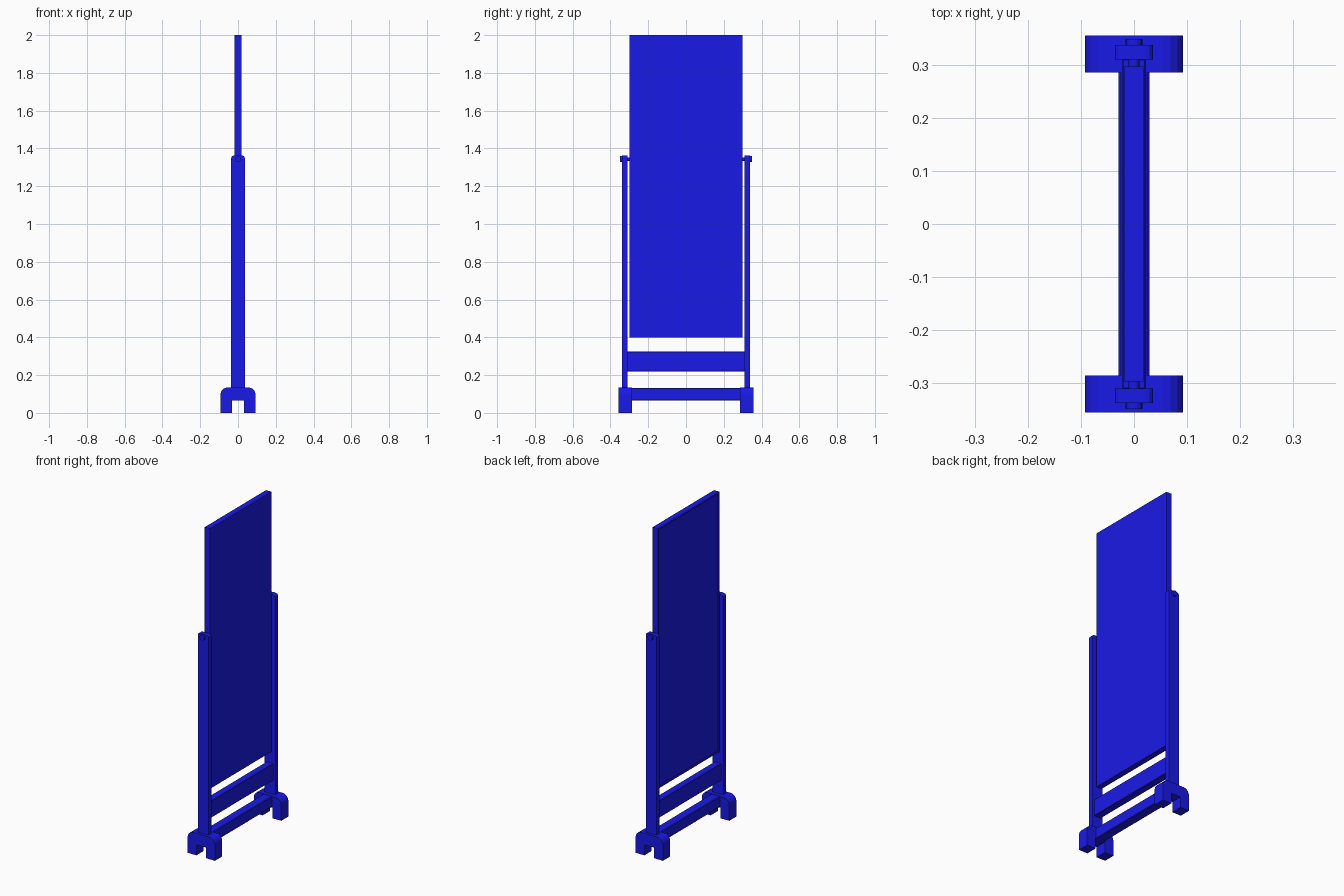
import bpy, bmesh, math
from mathutils import Matrix

if "Cube" in bpy.data.objects:
    bpy.data.objects.remove(bpy.data.objects["Cube"])

blue = bpy.data.materials.new("blue_paint")
blue.diffuse_color = (0.01, 0.01, 0.8, 1)
blue.use_nodes = True
blue.node_tree.nodes["Principled BSDF"].inputs["Base Color"].default_value = blue.diffuse_color


def finish(name, bm):
    bmesh.ops.recalc_face_normals(bm, faces=bm.faces)
    me = bpy.data.meshes.new(name)
    bm.to_mesh(me)
    bm.free()
    ob = bpy.data.objects.new(name, me)
    bpy.context.collection.objects.link(ob)
    me.materials.append(blue)
    return ob


def box(name, x, y, z, bevel=0):
    """Box from (min, max) ranges."""
    bm = bmesh.new()
    bmesh.ops.create_cube(bm, size=1)
    for v in bm.verts:
        for i, r in enumerate((x, y, z)):
            v.co[i] = r[0] if v.co[i] < 0 else r[1]
    ob = finish(name, bm)
    if bevel:
        mod = ob.modifiers.new("edge", 'BEVEL')
        mod.width, mod.segments = bevel, 1
    return ob


def extrude_xz(name, pts, y0, y1):
    """Front-view outline extruded along y."""
    bm = bmesh.new()
    face = bm.faces.new([bm.verts.new((x, y0, z)) for x, z in pts])
    ext = bmesh.ops.extrude_face_region(bm, geom=[face])
    bmesh.ops.translate(bm, vec=(0, y1 - y0, 0),
                        verts=[g for g in ext["geom"] if isinstance(g, bmesh.types.BMVert)])
    return finish(name, bm)


def pin(name, r, y0, y1, z):
    bm = bmesh.new()
    m = Matrix.Translation((0, (y0 + y1) / 2, z)) @ Matrix.Rotation(math.pi / 2, 4, 'X')
    bmesh.ops.create_cone(bm, cap_ends=True, segments=16, radius1=r, radius2=r,
                          depth=abs(y1 - y0), matrix=m)
    return finish(name, bm)


def top_corners(half, top, r, n=4):
    """Rounded upper corners, running from right to left."""
    right = [(half - r + r * math.cos(a), top - r + r * math.sin(a))
             for a in (math.pi / 2 * i / n for i in range(n + 1))]
    return right + [(-x, z) for x, z in reversed(right)]


# Mirror panel with a shallow recessed glass on the -x side
panel = box("mirror_panel", (-0.018, 0.018), (-0.298, 0.298), (0.4, 2.0))
bm = bmesh.new()
bm.from_mesh(panel.data)
bm.faces.ensure_lookup_table()
glass = min(bm.faces, key=lambda f: f.calc_center_median().x)
bmesh.ops.inset_region(bm, faces=[glass], thickness=0.015, depth=0)
ext = bmesh.ops.extrude_face_region(bm, geom=[glass])
bmesh.ops.translate(bm, vec=(0.006, 0, 0),
                    verts=[g for g in ext["geom"] if isinstance(g, bmesh.types.BMVert)])
if glass.is_valid:
    bmesh.ops.delete(bm, geom=[glass], context='FACES_ONLY')
bm.to_mesh(panel.data)
bm.free()

# Cross rails
box("upper_rail", (-0.023, 0.023), (-0.313, 0.313), (0.22, 0.325), 0.003)
box("lower_rail", (-0.029, 0.029), (-0.295, 0.295), (0.065, 0.133), 0.004)

# Feet, posts and pivots on both sides
foot = [(-0.093, 0), (-0.033, 0), (-0.033, 0.065), (0.033, 0.065), (0.033, 0), (0.093, 0)]
foot += top_corners(0.093, 0.135, 0.038)
post = [(-0.036, 0.12), (0.036, 0.12)] + top_corners(0.036, 1.362, 0.013, 3)
for s, side in ((-1, "left"), (1, "right")):
    extrude_xz(f"{side}_foot", foot, s * 0.287, s * 0.357)
    extrude_xz(f"{side}_post", post, s * 0.311, s * 0.339)
    pin(f"{side}_pivot_pin", 0.010, s * 0.29, s * 0.32, 1.343)
    pin(f"{side}_pivot_knob", 0.016, s * 0.33, s * 0.35, 1.343)
